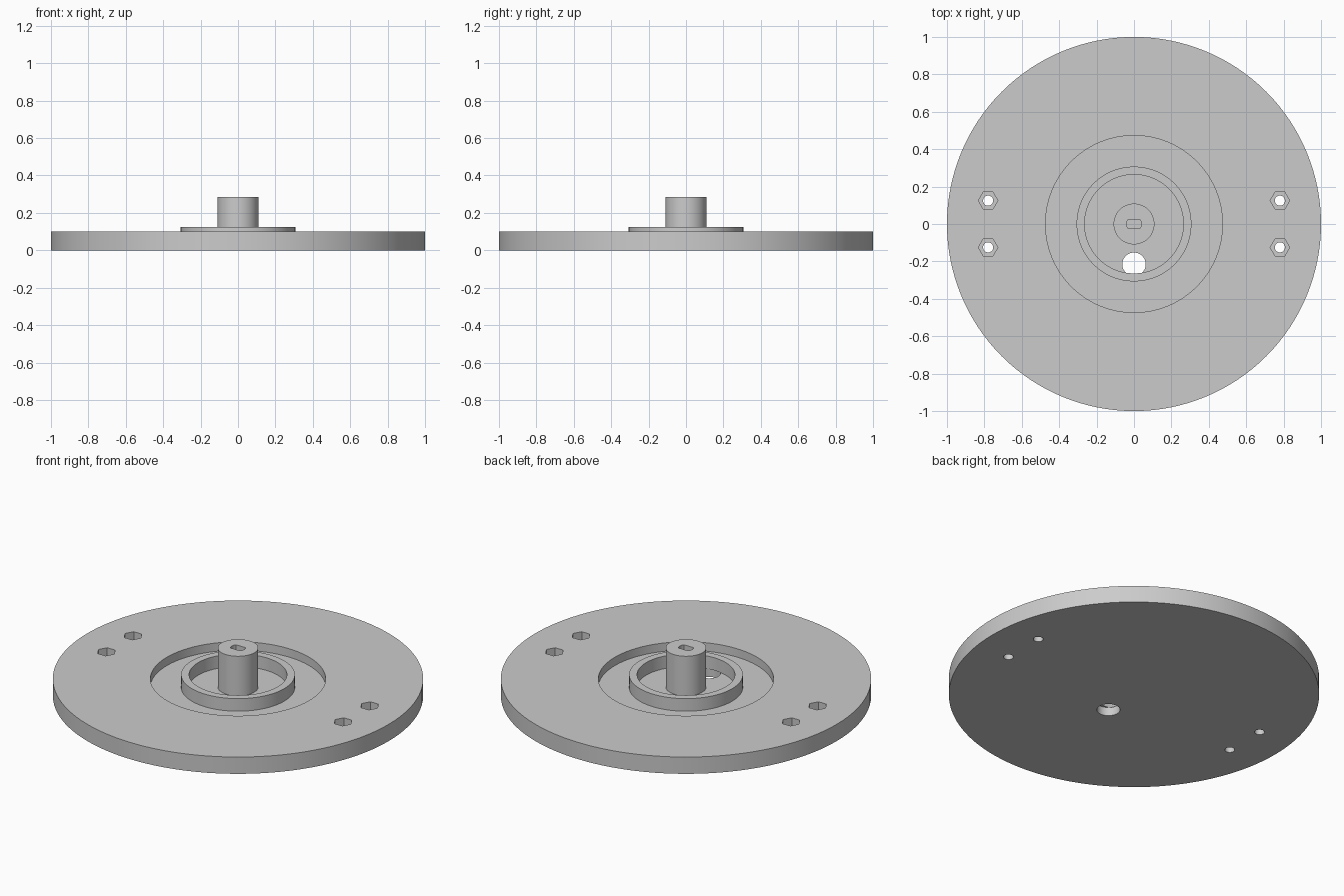
import bpy
import bmesh
from math import cos, sin, tau, radians

if "Cube" in bpy.data.objects:
    bpy.data.objects.remove(bpy.data.objects["Cube"], do_unlink=True)

grey = bpy.data.materials.new("plain grey")
grey.use_nodes = True
GREY = (0.6, 0.6, 0.6, 1)
grey.diffuse_color = GREY
grey.node_tree.nodes["Principled BSDF"].inputs["Base Color"].default_value = GREY


def prism(name, radius, z0, z1, centre=(0, 0), sides=128, flat=None):
    """Upright prism; flat limits the half width in y to make a double-D."""
    bm = bmesh.new()
    ring = []
    for i in range(sides):
        a = tau * i / sides
        x, y = radius * cos(a), radius * sin(a)
        if flat:
            y = max(-flat, min(flat, y))
        ring.append(bm.verts.new((x + centre[0], y + centre[1], z0)))
    base = bm.faces.new(ring)
    top = bmesh.ops.extrude_face_region(bm, geom=[base])["geom"]
    bmesh.ops.translate(bm, vec=(0, 0, z1 - z0),
                        verts=[g for g in top if isinstance(g, bmesh.types.BMVert)])
    bmesh.ops.recalc_face_normals(bm, faces=bm.faces)
    mesh = bpy.data.meshes.new(name)
    bm.to_mesh(mesh)
    bm.free()
    mesh.materials.append(grey)
    obj = bpy.data.objects.new(name, mesh)
    bpy.context.collection.objects.link(obj)
    return obj


def activate(obj):
    bpy.ops.object.select_all(action="DESELECT")
    obj.select_set(True)
    bpy.context.view_layer.objects.active = obj


def cut(obj, cutter):
    cutter.hide_render = True
    mod = obj.modifiers.new("cut", "BOOLEAN")
    mod.operation = "DIFFERENCE"
    mod.solver = "EXACT"
    mod.object = cutter
    activate(obj)
    bpy.ops.object.modifier_apply(modifier=mod.name)
    bpy.data.objects.remove(cutter, do_unlink=True)


THICK, FLOOR = 0.1, 0.05

# Base disc with its round recess and cable hole
disc = prism("base_disc", 1.0, 0, THICK)
cut(disc, prism("recess_cutter", 0.473, FLOOR, 0.2))
cut(disc, prism("cable_cutter", 0.0625, -0.1, 0.2, (0, -0.215), 48))

# Bolt holes with hexagonal nut pockets
for sx in (-1, 1):
    for sy in (-1, 1):
        spot = (0.78 * sx, 0.125 * sy)
        cut(disc, prism("nut_cutter", 0.052, FLOOR, 0.2, spot, 6))
        cut(disc, prism("bolt_cutter", 0.027, -0.1, 0.2, spot, 32))

# Raised ring standing in the recess
collar = prism("collar_ring", 0.307, FLOOR, 0.125)
cut(collar, prism("collar_cutter", 0.264, 0, 0.2))

# Central post with a flat-sided shaft socket
post = prism("centre_post", 0.109, FLOOR, 0.285, sides=64)
cut(post, prism("socket_cutter", 0.04, 0.12, 0.4, sides=48, flat=0.025))

for part in (disc, collar, post):
    activate(part)
    bpy.ops.object.shade_smooth_by_angle(angle=radians(30))
